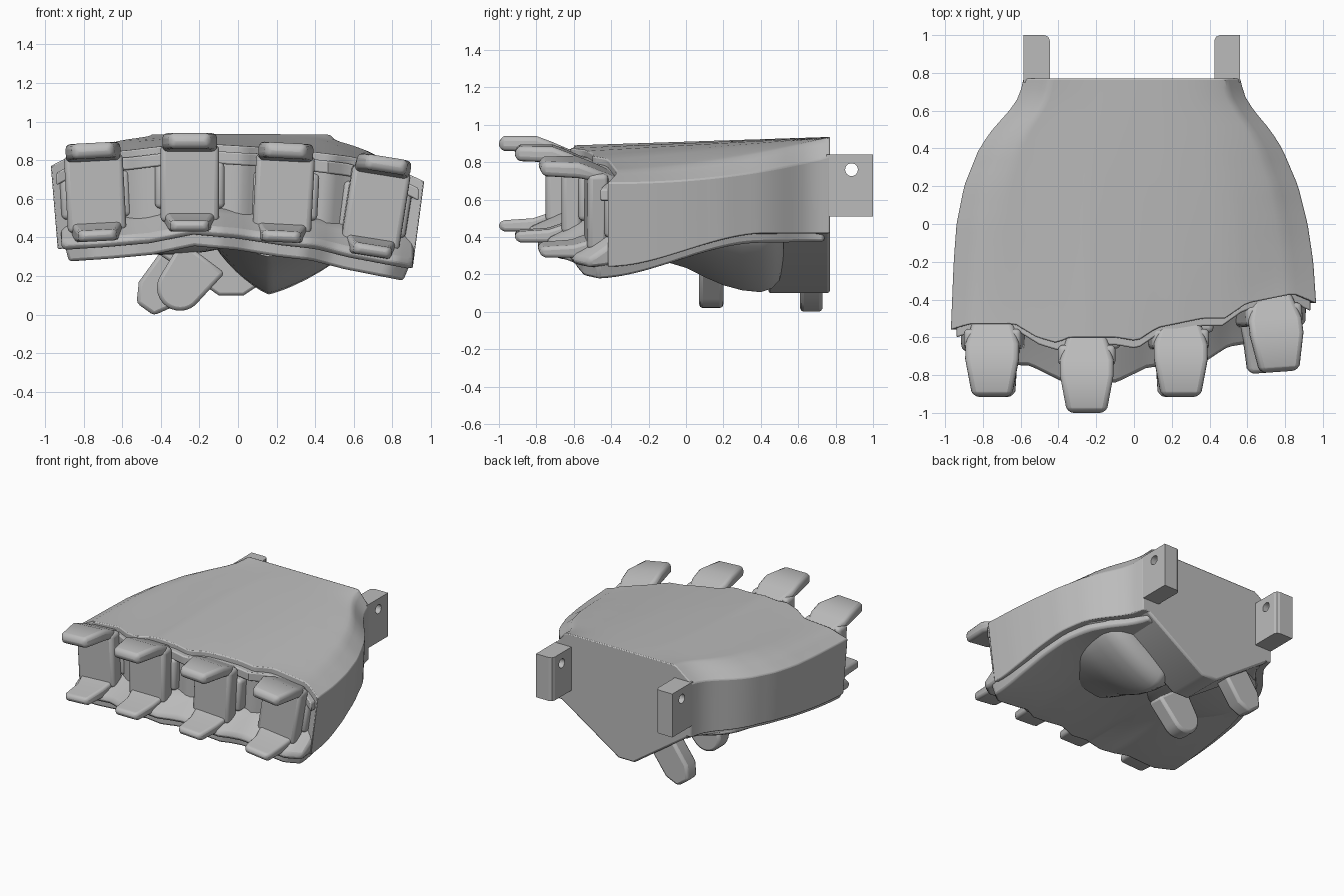
import bpy, bmesh, math
from mathutils import Matrix, Vector

if "Cube" in bpy.data.objects:
    bpy.data.objects.remove(bpy.data.objects["Cube"], do_unlink=True)

grey = bpy.data.materials.new("matte_grey")
grey.use_nodes = True
grey.diffuse_color = (0.5, 0.5, 0.5, 1)
grey.node_tree.nodes["Principled BSDF"].inputs["Base Color"].default_value = (0.5, 0.5, 0.5, 1)


def curve(points):
    """Piecewise linear function through (position, value) pairs."""
    def f(t):
        if t <= points[0][0]:
            return points[0][1]
        for (a, p), (b, q) in zip(points, points[1:]):
            if t <= b:
                return p + (q - p) * (t - a) / (b - a)
        return points[-1][1]
    return f


def finish(name, bm, bevel=0.0, segments=2, angle=35):
    bmesh.ops.recalc_face_normals(bm, faces=bm.faces)
    me = bpy.data.meshes.new(name)
    bm.to_mesh(me)
    bm.free()
    ob = bpy.data.objects.new(name, me)
    bpy.context.collection.objects.link(ob)
    me.materials.append(grey)
    if bevel:
        m = ob.modifiers.new("soft_edges", "BEVEL")
        m.width, m.segments, m.limit_method = bevel, segments, "ANGLE"
        m.angle_limit = math.radians(40)
    if angle:
        bpy.ops.object.select_all(action="DESELECT")
        ob.select_set(True)
        bpy.context.view_layer.objects.active = ob
        bpy.ops.object.shade_smooth_by_angle(angle=math.radians(angle))
    return ob


def loft(bm, rings):
    """Skin closed rings of equal length and cap both ends."""
    loops = [[bm.verts.new(p) for p in r] for r in rings]
    for a, b in zip(loops, loops[1:]):
        for i in range(len(a)):
            j = (i + 1) % len(a)
            bm.faces.new((a[i], a[j], b[j], b[i]))
    bm.faces.new(loops[0])
    bm.faces.new(loops[-1])


def prism(name, outline, y0, y1, bevel=0.02):
    bm = bmesh.new()
    loft(bm, [[(x, y, z) for x, z in outline] for y in (y0, y1)])
    return finish(name, bm, bevel)


# Plan outline and height fields of the hand; u runs across, v runs front to back
BACK = 0.77
left = curve([(-.56, -.97), (-.2, -.955), (0, -.94), (.2, -.90), (.4, -.82),
              (.5, -.75), (.6, -.66), (.68, -.605), (.77, -.585)])
right = curve([(-.42, .965), (-.2, .95), (0, .92), (.2, .87), (.4, .785),
               (.5, .72), (.6, .635), (.68, .585), (.77, .562)])
front = curve([(-1, -.56), (-.9, -.53), (-.65, -.53), (-.53, -.6), (-.42, -.63), (-.35, -.6),
               (-.1, -.6), (.02, -.62), (.13, -.55), (.38, -.5), (.5, -.5),
               (.62, -.42), (.88, -.37), (1, -.42)])
shelf_front = curve([(-1, -.66), (-.85, -.74), (-.6, -.75), (-.4, -.84), (-.1, -.84),
                     (.08, -.76), (.4, -.74), (.55, -.65), (.9, -.6), (1, -.52)])
crown_front = curve([(-1, .77), (-.88, .83), (-.6, .85), (-.25, .89), (.25, .86),
                     (.6, .82), (.85, .76), (1, .69)])
crown_back = curve([(-1, .83), (-.76, .935), (.85, .935), (1, .83)])
base_front = curve([(-1, .34), (-.75, .355), (-.5, .375), (-.25, .42), (0, .40),
                    (.25, .365), (.45, .345), (.65, .3), (1, .24)])


def crown(u, v):
    t = v ** (1 + 1.2 * u ** 4)
    return crown_front(u) * (1 - t) + crown_back(u) * t


def base(u, v):
    t = min(1, v * 1.4)
    t = t * t * (3 - 2 * t)
    return base_front(u) * (1 - t) + .42 * t


def slab(name, top, bottom, edge, inset=0.0, tuck=0.0, end=BACK, bevel=0.015):
    """Solid between two height fields; tuck leans the side walls in towards the palm."""
    nu, nv = 56, 24
    bm = bmesh.new()
    grids = []
    for height, lean in ((top, 0), (bottom, tuck)):
        grid = []
        for i in range(nu + 1):
            u = -1 + 2 * i / nu
            row = []
            for j in range(nv + 1):
                v = j / nv
                y = edge(u) * (1 - v) + end * v
                a = left(y) + inset + lean * .6 * (1 - v)
                b = right(y) - inset - lean * (1 - v)
                row.append(bm.verts.new((a + (b - a) * (u + 1) / 2, y, height(u, v))))
            grid.append(row)
        grids.append(grid)
        for i in range(nu):
            for j in range(nv):
                bm.faces.new((grid[i][j], grid[i + 1][j], grid[i + 1][j + 1], grid[i][j + 1]))
    t, b = grids
    for i in range(nu):
        for j in (0, nv):
            bm.faces.new((t[i][j], t[i + 1][j], b[i + 1][j], b[i][j]))
    for j in range(nv):
        for i in (0, nu):
            bm.faces.new((t[i][j], t[i][j + 1], b[i][j + 1], b[i][j]))
    return finish(name, bm, bevel)


# Main shell, band above the knuckles, knuckle shelf and palm plate
slab("hand_shell", crown, base, front, tuck=.06, bevel=.007)
slab("knuckle_band", lambda u, v: crown_front(u) - .035, lambda u, v: crown_front(u) - .1,
     lambda u: front(u) - .04, .03, 0, -.2, .02)
slab("knuckle_shelf", lambda u, v: base(u, v) + .04 + .1 * min(1, v * 6),
     lambda u, v: base(u, v) - .005, shelf_front, .05, .02, .5, .02)
slab("palm_plate", lambda u, v: base(u, v) + .03, lambda u, v: base(u, v) - .065 + .02 * v,
     lambda u: shelf_front(u) + .05, .07, .04, .74, .03)

# Wrist block with a V-shaped underside
prism("wrist_block", [(.56, .55), (.53, .43), (.03, .1), (-.1, .1), (-.55, .41), (-.58, .55)],
      .44, BACK, .015)

# Heel pad: a ridge that deepens towards the wrist and ends bluntly
bm = bmesh.new()
rings = []
for y, z, k in [(-.2, .3, .7), (-.1, .265, .85), (0, .235, .95), (.1, .185, 1), (.2, .142, 1),
                (.3, .115, 1), (.4, .105, 1), (.46, .125, .95), (.5, .17, .85), (.52, .24, .7)]:
    ring = []
    for s in range(21):
        c, d = math.cos(math.pi * s / 20), abs(math.sin(math.pi * s / 20))
        reach = (.47 if c > 0 else .3) * k
        ring.append((.16 + math.copysign(abs(c) ** 1.6, c) * reach, y, .4 - (.4 - z) * d ** 1.5))
    rings.append(ring)
loft(bm, rings)
finish("heel_pad", bm, angle=60)

# Shallow rounded pad around the thumb hinge
bm = bmesh.new()
bmesh.ops.create_uvsphere(bm, u_segments=32, v_segments=18, radius=1,
                          matrix=Matrix.Translation((-.4, .24, .38)) @ Matrix.Diagonal((.37, .4, .07, 1)))
finish("thumb_pad", bm, angle=60)


# Thumb hinge lugs: plates pointing down and outwards
def lug(name, tip, root, radius, root_radius, y0, y1, steps):
    tip, root = Vector(tip), Vector(root)
    d = (tip - root).normalized()
    n = Vector((-d.y, d.x))
    arc = [math.pi * k / steps for k in range(steps + 1)]
    outline = [tip + radius * (n * math.cos(a) + d * math.sin(a)) for a in arc]
    outline += [root - n * root_radius, root + n * root_radius]
    return prism(name, outline, y0, y1, .02)

lug("front_thumb_lug", (-.3, .14), (-.18, .3), .12, .14, .07, .2, 14)
lug("back_thumb_lug", (-.425, .105), (-.24, .36), .11, .11, .61, .73, 3)


# Finger brackets: arms above and below a joining plate with side flanges and a neck
UPPER = [(0, .095, .015, .07), (.03, .11, 0, .08), (.2, .142, 0, .085),
         (.28, .142, .03, .1), (.42, .1, .09, .18)]
LOWER = [(0, .08, .012, .05), (.03, .1, 0, .06), (.18, .11, 0, .07),
         (.27, .13, 0, .1), (.36, .13, .02, .12)]


def bracket(name, x, tip, z_top, z_bottom, lean, yaw):
    h = (z_top - z_bottom) / 2
    parts = {"upper_arm": [(y, w, h - a, h - b) for y, w, a, b in UPPER],
             "lower_arm": [(y, w, -h + a, -h + b) for y, w, a, b in LOWER],
             "plate": [(y, .152, h - .06, -h + .05) for y in (.25, .36)],
             "flanges": [(y, .18, h - .15, -h + .12) for y in (.34, .45)],
             "neck": [(y, .09, h - .13, -h + .1) for y in (.33, .55)]}
    place = (Matrix.Translation((x, tip, (z_top + z_bottom) / 2))
             @ Matrix.Rotation(math.radians(yaw), 4, "Z")
             @ Matrix.Rotation(math.radians(lean), 4, "Y"))
    for label, part in parts.items():
        bm = bmesh.new()
        loft(bm, [[(-w, y, a), (w, y, a), (w, y, b), (-w, y, b)] for y, w, a, b in part])
        bm.transform(place)
        finish(f"{name}_{label}", bm, .026, 3)

bracket("first_finger", -.74, -.915, .89, .38, -3, 0)
bracket("second_finger", -.25, -1.0, .94, .43, 0, 0)
bracket("third_finger", .237, -.915, .89, .375, 3, 0)
bracket("fourth_finger", .735, -.785, .82, .3, 9, 4)

# Wrist tabs with a cross hole
bm = bmesh.new()
bmesh.ops.create_cone(bm, cap_ends=True, segments=24, radius1=.034, radius2=.034, depth=2,
                      matrix=Matrix.Translation((0, .885, .76)) @ Matrix.Rotation(math.pi / 2, 4, "Y"))
cutter = finish("hole_cutter", bm, angle=0)
cutter.hide_render = True
cutter.hide_viewport = True
for name, inner, outer in (("right_wrist_tab", -.445, -.585), ("left_wrist_tab", .425, .562)):
    r = math.copysign(.03, outer - inner)
    plan = [(outer, .75), (outer, 1), (inner + r, 1), (inner + r * .3, .991), (inner, .97), (inner, .75)]
    bm = bmesh.new()
    loft(bm, [[(x, y, z) for x, y in plan] for z in (.51, .84)])
    tab = finish(name, bm, angle=0)
    cut = tab.modifiers.new("hole", "BOOLEAN")
    cut.object, cut.operation, cut.solver = cutter, "DIFFERENCE", "EXACT"
